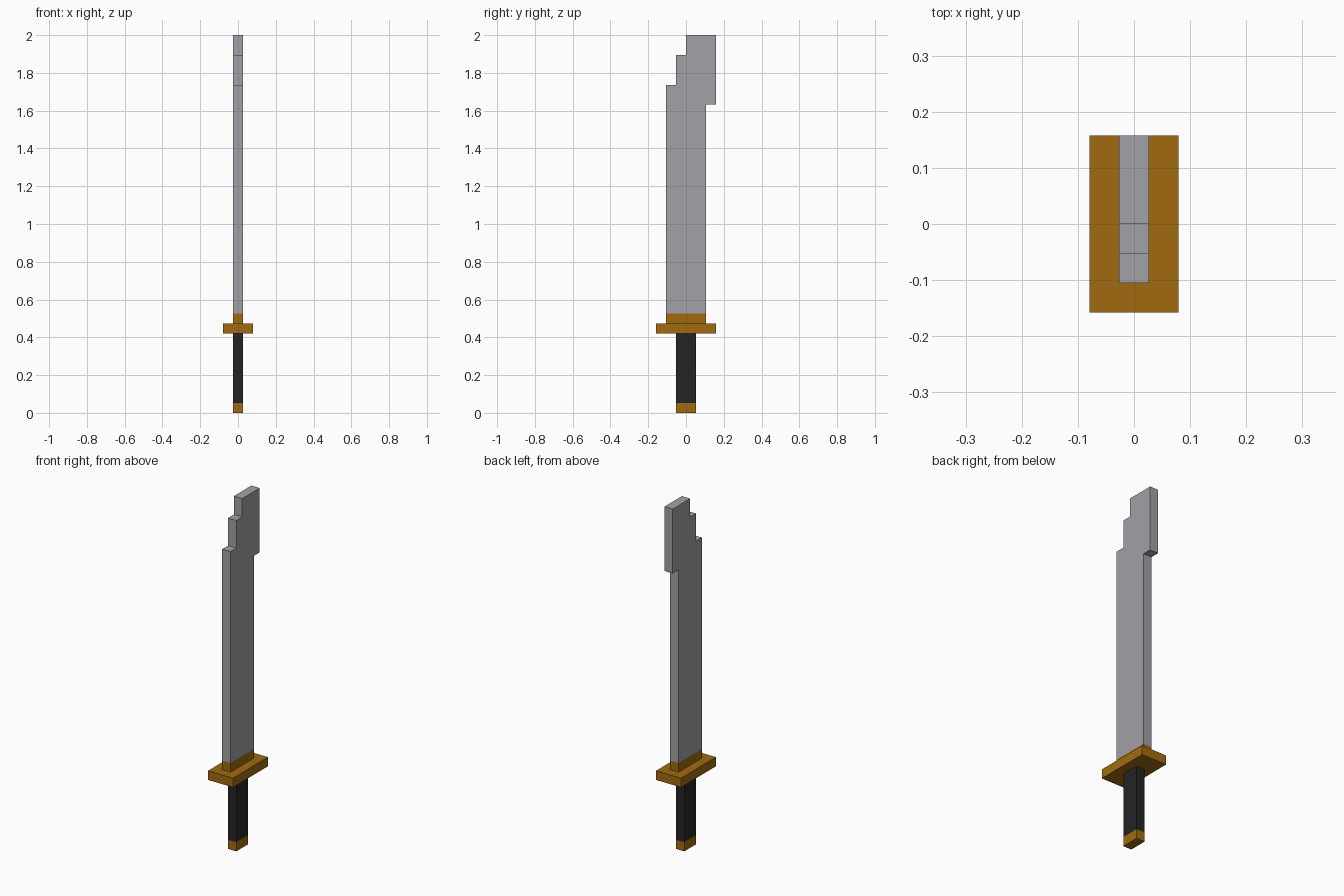
import bpy
import bmesh

cube = bpy.data.objects.get("Cube")
if cube:
    bpy.data.objects.remove(cube, do_unlink=True)

U = 2 / 38  # one block of the design grid


def material(name, rgb):
    mat = bpy.data.materials.new(name)
    mat.use_nodes = True
    colour = (*rgb, 1)
    mat.diffuse_color = colour
    mat.node_tree.nodes["Principled BSDF"].inputs["Base Color"].default_value = colour
    return mat


steel = material("steel grey", (0.36, 0.36, 0.385))
gold = material("dark gold", (0.35, 0.147, 0.005))
black = material("grip black", (0.017, 0.018, 0.018))


def slab(name, profile, width, mat):
    """Extrude a (y, z) outline, given in blocks, across x."""
    bm = bmesh.new()
    verts = [bm.verts.new((-width * U / 2, y * U, z * U)) for y, z in profile]
    face = bm.faces.new(verts)
    result = bmesh.ops.extrude_face_region(bm, geom=[face])
    moved = [v for v in result["geom"] if isinstance(v, bmesh.types.BMVert)]
    bmesh.ops.translate(bm, vec=(width * U, 0, 0), verts=moved)
    bmesh.ops.recalc_face_normals(bm, faces=bm.faces)
    mesh = bpy.data.meshes.new(name)
    bm.to_mesh(mesh)
    bm.free()
    mesh.materials.append(mat)
    obj = bpy.data.objects.new(name, mesh)
    bpy.context.collection.objects.link(obj)
    return obj


def box(name, half_depth, z0, z1, width, mat):
    d = half_depth
    return slab(name, [(-d, z0), (d, z0), (d, z1), (-d, z1)], width, mat)


# Handle and guard, from the bottom up
box("pommel", 1, 0, 1, 1, gold)
box("grip", 1, 1, 8, 1, black)
box("guard", 3, 8, 9, 3, gold)
box("blade_collar", 2, 9, 10, 1, gold)

# Blade with a stepped tip and an overhanging back edge
slab("blade", [(-2, 10), (2, 10), (2, 31), (3, 31), (3, 38), (0, 38),
               (0, 36), (-1, 36), (-1, 33), (-2, 33)], 1, steel)
